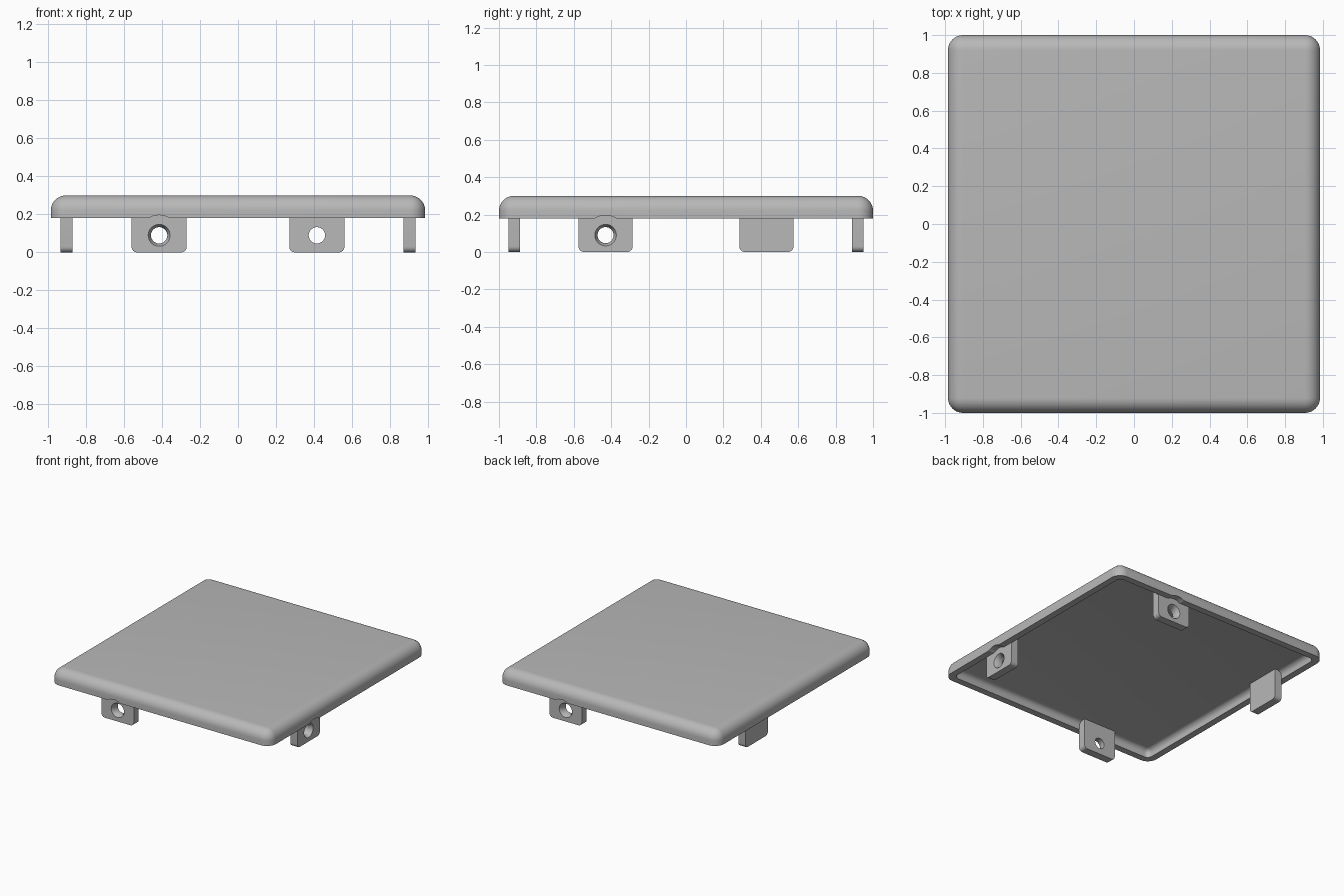
import bpy, bmesh
from math import radians, pi
from mathutils import Matrix, Vector

cube = bpy.data.objects.get("Cube")
if cube:
    bpy.data.objects.remove(cube, do_unlink=True)

grey = bpy.data.materials.new("plain grey")
grey.use_nodes = True
grey.diffuse_color = (0.48, 0.48, 0.48, 1)
grey.node_tree.nodes["Principled BSDF"].inputs["Base Color"].default_value = grey.diffuse_color


def finish(name, bm, matrix=None):
    if matrix:
        bm.transform(matrix)
    bmesh.ops.recalc_face_normals(bm, faces=bm.faces)
    mesh = bpy.data.meshes.new(name)
    bm.to_mesh(mesh)
    bm.free()
    mesh.materials.append(grey)
    obj = bpy.data.objects.new(name, mesh)
    bpy.context.collection.objects.link(obj)
    return obj


def box(lo, hi, radius, segments, choose):
    """Box between two corners, rounding the edges picked by choose(a, b)."""
    lo, hi = Vector(lo), Vector(hi)
    bm = bmesh.new()
    bmesh.ops.create_cube(bm, size=1)
    for v in bm.verts:
        v.co = [(lo[i] + hi[i]) / 2 + v.co[i] * (hi[i] - lo[i]) for i in range(3)]
    edges = [e for e in bm.edges if choose(e.verts[0].co, e.verts[1].co)]
    bmesh.ops.bevel(bm, geom=edges, offset=radius, segments=segments,
                    profile=0.5, affect='EDGES')
    return bm


def drill(outer, inner, y0, y1, x, z, r_outer=None):
    """Round cutter along y; y0 is the outward end."""
    bm = bmesh.new()
    bmesh.ops.create_cone(bm, cap_ends=True, segments=48, radius1=inner,
                          radius2=outer, depth=y1 - y0)
    place = Matrix.Translation((x, (y0 + y1) / 2, z)) @ Matrix.Rotation(pi / 2, 4, 'X')
    bm.transform(place)
    return bm


def cut(obj, cutter):
    cutter.hide_render = True
    mod = obj.modifiers.new("cut", 'BOOLEAN')
    mod.operation = 'DIFFERENCE'
    mod.solver = 'EXACT'
    mod.object = cutter
    bpy.context.view_layer.objects.active = obj
    bpy.ops.object.modifier_apply(modifier=mod.name)
    bpy.data.objects.remove(cutter, do_unlink=True)


def smooth(obj):
    bpy.ops.object.select_all(action='DESELECT')
    obj.select_set(True)
    bpy.context.view_layer.objects.active = obj
    bpy.ops.object.shade_smooth_by_angle(angle=radians(30))


HALF_X, HALF_Y = 0.985, 1.0
RIM, TOP, CEILING = 0.18, 0.30, 0.245
WALL, INSET, THICK = 0.053, 0.05, 0.063
HOLE_Z = 0.09


def above_rim(a, b):
    # top edges and upright corners, leaving the lower outline sharp
    return max(a.z, b.z) > CEILING - 0.01


# Rounded lid with a hollow underside
lid = finish("lid", box((-HALF_X, -HALF_Y, RIM), (HALF_X, HALF_Y, TOP), 0.08, 10, above_rim))
cavity = box((WALL - HALF_X, WALL - HALF_Y, RIM - 0.1),
             (HALF_X - WALL, HALF_Y - WALL, CEILING), 0.04, 6, above_rim)
cut(lid, finish("cavity_cutter", cavity))

# Four fixing tabs, each with a screw hole and an access notch in the rim
tabs = [("front", HALF_Y, -0.415, 0), ("left", HALF_X, -0.43, 90),
        ("back", HALF_Y, -0.415, 180), ("right", HALF_X, -0.43, 270)]
for side, half, x, angle in tabs:
    turn = Matrix.Rotation(radians(angle), 4, 'Z')
    face = INSET - half
    back = face + THICK

    notch = drill(0.106, 0.106, -half - 0.1, face + 0.006, x, HOLE_Z)
    cut(lid, finish("notch_cutter", notch, turn))

    plate = box((x - 0.145, face, 0), (x + 0.145, back, CEILING + 0.01), 0.03, 6,
                lambda a, b: max(a.z, b.z) < 0.01 and abs(a.x - b.x) < 0.01)
    tab = finish(side + "_tab", plate, turn)
    hole = drill(0.043, 0.043, face - 0.1, back + 0.1, x, HOLE_Z)
    cut(tab, finish("hole_cutter", hole, turn))
    sink = drill(0.058, 0.042, face - 0.001, face + 0.03, x, HOLE_Z)
    cut(tab, finish("countersink_cutter", sink, turn))
    smooth(tab)

smooth(lid)
